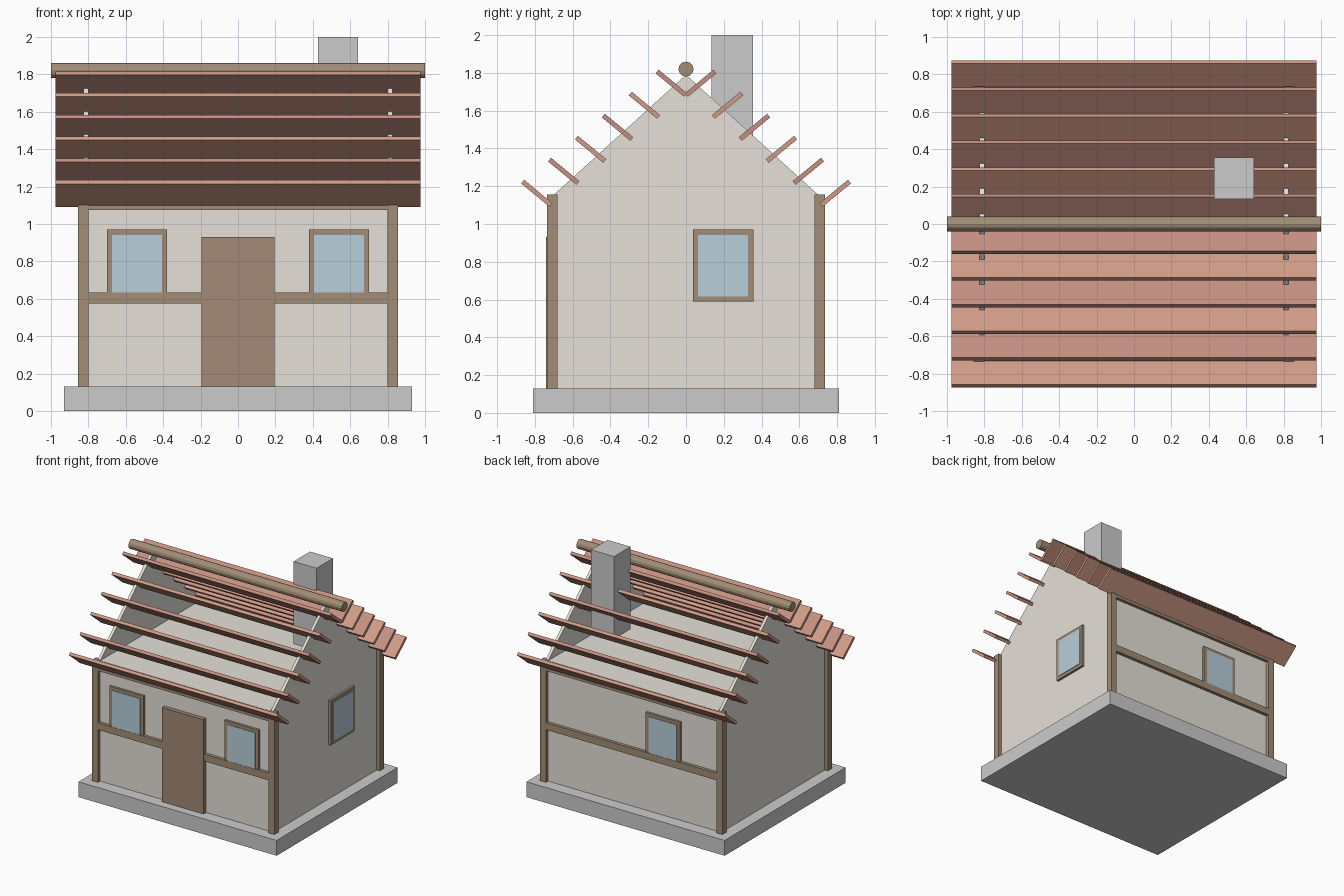
import bpy, bmesh
from math import radians, pi
from mathutils import Matrix

if "Cube" in bpy.data.objects:
    bpy.data.objects.remove(bpy.data.objects["Cube"])


def material(name, rgb):
    m = bpy.data.materials.new(name)
    m.diffuse_color = (*rgb, 1)
    m.use_nodes = True
    m.node_tree.nodes["Principled BSDF"].inputs["Base Color"].default_value = m.diffuse_color
    return m


PLASTER = material("plaster", (0.79, 0.75, 0.69))
TIMBER = material("timber", (0.36, 0.27, 0.18))
DOOR = material("door_wood", (0.36, 0.25, 0.18))
GLASS = material("glass", (0.48, 0.62, 0.70))
TILE_LIGHT = material("tile_light", (0.64, 0.33, 0.24))
TILE_DARK = material("tile_dark", (0.55, 0.28, 0.22))


def finish(name, bm, mat=None):
    bmesh.ops.recalc_face_normals(bm, faces=bm.faces)
    me = bpy.data.meshes.new(name)
    bm.to_mesh(me)
    bm.free()
    ob = bpy.data.objects.new(name, me)
    bpy.context.collection.objects.link(ob)
    if mat:
        me.materials.append(mat)
    return ob


def box(name, x, y, z, mat=None):
    """Box from (min, max) pairs."""
    bm = bmesh.new()
    bmesh.ops.create_cube(bm, size=1)
    for v in bm.verts:
        v.co = [(r[0] + r[1]) / 2 + c * (r[1] - r[0]) for r, c in zip((x, y, z), v.co)]
    return finish(name, bm, mat)


def window(name, loc, turn):
    """Framed pane facing -y before being turned about z."""
    for part, w, h, d, mat in (("frame", 0.32, 0.38, 0.04, TIMBER),
                               ("glass", 0.265, 0.325, 0.05, GLASS)):
        ob = box(f"{name}_{part}", (-w / 2, w / 2), (-d / 2, d / 2), (-h / 2, h / 2), mat)
        ob.location = loc
        ob.rotation_euler.z = turn


WX, WY, EAVE, APEX = 0.825, 0.705, 1.15, 1.79

# Foundation and solid wall block
box("foundation", (-0.93, 0.93), (-0.81, 0.81), (0, 0.13))
box("walls", (-WX, WX), (-WY, WY), (0.13, EAVE), PLASTER)

# Thin triangular gables
for side, x0 in (("left", -WX), ("right", WX - 0.025)):
    bm = bmesh.new()
    f = bm.faces.new([bm.verts.new((x0, y, z)) for y, z in ((-WY, EAVE), (WY, EAVE), (0, APEX))])
    ext = bmesh.ops.extrude_face_region(bm, geom=[f])
    bmesh.ops.translate(bm, vec=(0.025, 0, 0),
                        verts=[v for v in ext["geom"] if isinstance(v, bmesh.types.BMVert)])
    finish(f"gable_{side}", bm, PLASTER)

# Corner posts
for sx in (-1, 1):
    for sy in (-1, 1):
        cx, cy, h = sx * 0.8275, sy * 0.7075, 0.0275
        box("corner_post", (cx - h, cx + h), (cy - h, cy + h), (0.13, 1.155), TIMBER)

# Horizontal beams, front and back
for side, cy in (("front", -0.71), ("back", 0.71)):
    box(f"mid_beam_{side}", (-0.82, 0.82), (cy - 0.022, cy + 0.022), (0.575, 0.635), TIMBER)
    box(f"top_beam_{side}", (-0.82, 0.82), (cy - 0.022, cy + 0.022), (1.075, 1.14), TIMBER)

# Door and windows
box("door", (-0.195, 0.195), (-0.74, -0.69), (0.13, 0.93), DOOR)
window("front_window_left", (-0.54, -WY, 0.78), 0)
window("front_window_right", (0.54, -WY, 0.78), 0)
window("back_window", (-0.29, WY, 0.78), pi)
window("side_window", (WX, 0.197, 0.78), pi / 2)

# Tilted roof slats, six rows per side
for side, s in (("front", -1), ("back", 1)):
    for i in range(6):
        ob = box(f"roof_slat_{side}_{i + 1}", (-0.975, 0.975), (-0.0975, 0.0975),
                 (-0.0125, 0.0125), TILE_LIGHT if i % 2 else TILE_DARK)
        ob.location = (0, s * (0.0775 + 0.1425 * i), 1.745 - 0.1165 * i)
        ob.rotation_euler.x = s * radians(39.5)

# Ridge log
bm = bmesh.new()
bmesh.ops.create_cone(bm, cap_ends=True, segments=12, radius1=0.04, radius2=0.04, depth=2,
                      matrix=Matrix.Translation((0, 0, 1.82)) @ Matrix.Rotation(pi / 2, 4, "Y"))
finish("ridge_log", bm, TIMBER)

# Chimney
box("chimney", (0.427, 0.642), (0.135, 0.355), (1.3, 2.0))
